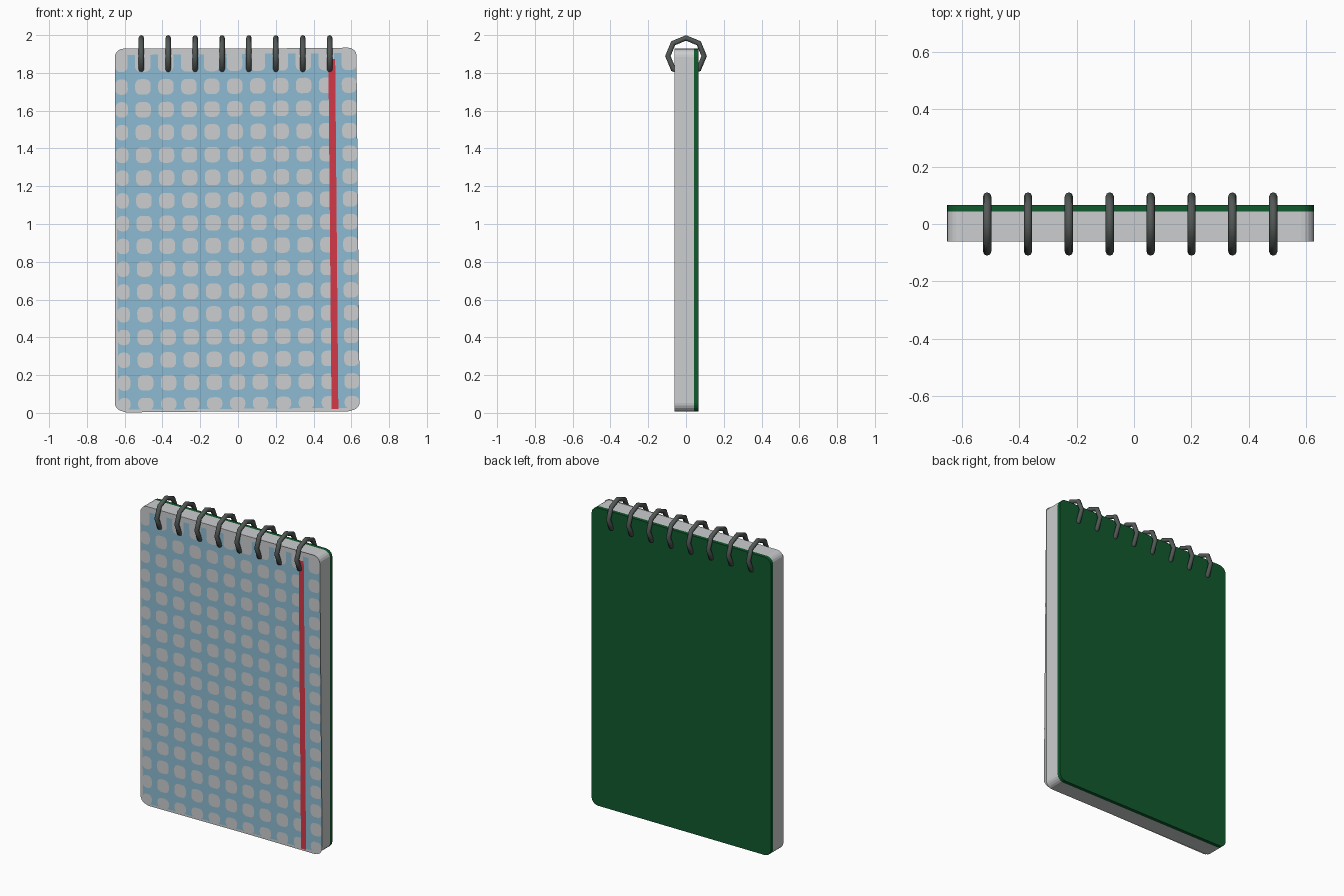
import bpy, bmesh, math

if "Cube" in bpy.data.objects:
    bpy.data.objects.remove(bpy.data.objects["Cube"])


def material(name, rgb):
    m = bpy.data.materials.new(name)
    m.diffuse_color = (*rgb, 1)
    m.use_nodes = True
    m.node_tree.nodes["Principled BSDF"].inputs["Base Color"].default_value = m.diffuse_color
    return m


GREY = material("paper grey", (0.60, 0.61, 0.62))
BLUE = material("grid blue", (0.27, 0.50, 0.65))
RED = material("margin red", (0.66, 0.04, 0.065))
GREEN = material("cover green", (0.005, 0.10, 0.026))
METAL = material("ring metal", (0.085, 0.10, 0.095))

L, R, BOTTOM, TOP = -0.652, 0.627, 0.008, 1.928
LEAN = 0.009          # the front sheet hangs slightly crooked


def rounded(x0, x1, z0, z1, r, n=5):
    """Rounded rectangle outline in x, z."""
    pts = []
    corners = ((x1 - r, z1 - r), (x0 + r, z1 - r), (x0 + r, z0 + r), (x1 - r, z0 + r))
    for k, (cx, cz) in enumerate(corners):
        for i in range(n + 1):
            a = math.pi / 2 * (k + i / n)
            pts.append((cx + r * math.cos(a), cz + r * math.sin(a)))
    return pts


def lean(p):
    x, z = p
    return x - LEAN * (z - TOP), z + LEAN * (x + 0.013)


def finish(bm, name, mat):
    me = bpy.data.meshes.new(name)
    bm.to_mesh(me)
    bm.free()
    me.materials.append(mat)
    ob = bpy.data.objects.new(name, me)
    bpy.context.collection.objects.link(ob)
    return ob


def slab(name, outline, y0, y1, mat):
    bm = bmesh.new()
    f = bm.faces.new([bm.verts.new((x, y0, z)) for x, z in outline])
    ext = bmesh.ops.extrude_face_region(bm, geom=[f], use_keep_orig=True)
    bmesh.ops.translate(bm, vec=(0, y1 - y0, 0),
                        verts=[g for g in ext["geom"] if isinstance(g, bmesh.types.BMVert)])
    bmesh.ops.recalc_face_normals(bm, faces=bm.faces)
    return finish(bm, name, mat)


def sheet(name, outlines, y, mat):
    """Flat printed pieces facing -y, leaning with the front page."""
    bm = bmesh.new()
    for o in outlines:
        f = bm.faces.new([bm.verts.new((x, y, z)) for x, z in map(lean, o)])
        f.normal_update()
        if f.normal.y > 0:
            f.normal_flip()
    return finish(bm, name, mat)


# Page block and back cover
slab("page_block", rounded(L, R, BOTTOM, TOP, 0.045), -0.061, 0.043, GREY)
slab("back_cover", rounded(L, R, BOTTOM, TOP, 0.045), 0.043, 0.066, GREEN)

# Crooked front page with its blue print
sheet("front_page", [rounded(L, R, BOTTOM, TOP, 0.045)], -0.0625, GREY)
sheet("blue_print", [rounded(L + 0.002, R - 0.002, 0.022, 1.90, 0.035)], -0.0635, BLUE)

# Rounded grey squares left open in the print, clipped at the page edge
dots = []
H = 0.041
for c in range(-1, 10):
    for r in range(-1, 15):
        x, z = -0.505 + 0.1215 * c, 1.73 - 0.1205 * r
        z1 = z + (0.07 if r < 0 else H)
        z0 = max(z - H, 0.018)
        dots.append(rounded(max(x - H, L + 0.001), min(x + H, R - 0.001), z0, z1, 0.028, 4))
sheet("grid_squares", dots, -0.0645, GREY)

# Red margin line
sheet("margin_line", [[(0.478, 0.016), (0.514, 0.016), (0.514, 1.87), (0.478, 1.87)]],
      -0.0655, RED)

# Eight faceted binding rings
for i in range(8):
    bpy.ops.mesh.primitive_torus_add(major_segments=8, minor_segments=8,
                                     major_radius=0.096, minor_radius=0.0145,
                                     location=(-0.512 + 0.1425 * i, 0, 1.889),
                                     rotation=(0, math.pi / 2, 0))
    ring = bpy.context.object
    ring.name = f"binding_ring_{i + 1}"
    ring.data.materials.append(METAL)
    bpy.ops.object.shade_smooth_by_angle(angle=math.radians(60))
